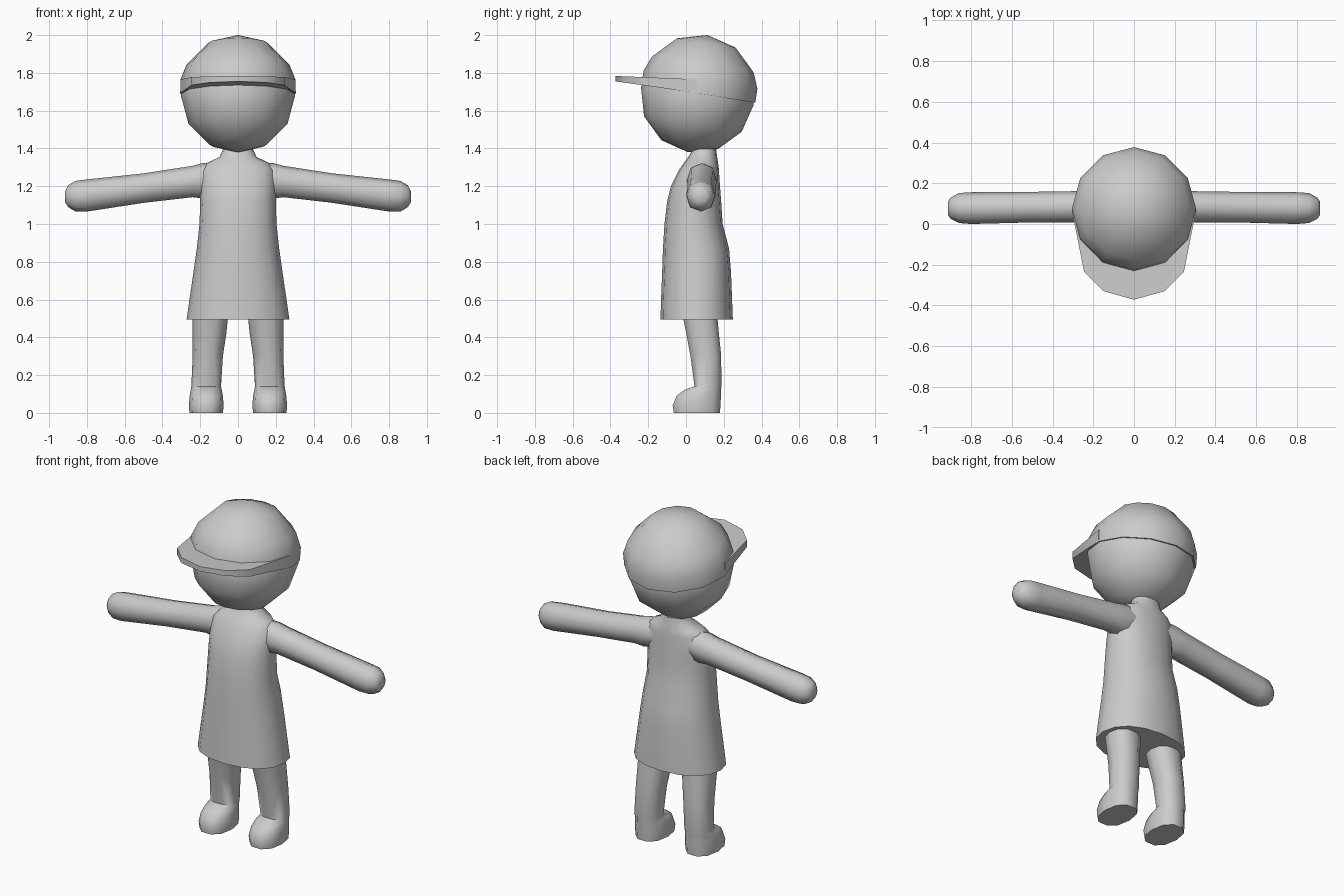
import bpy, bmesh, math
from mathutils import Matrix

if "Cube" in bpy.data.objects:
    bpy.data.objects.remove(bpy.data.objects["Cube"])

clay = bpy.data.materials.new("clay grey")
clay.diffuse_color = (0.6, 0.6, 0.6, 1)
clay.use_nodes = True
clay.node_tree.nodes["Principled BSDF"].inputs["Base Color"].default_value = clay.diffuse_color


def finish(bm, name, angle):
    bmesh.ops.recalc_face_normals(bm, faces=bm.faces)
    mesh = bpy.data.meshes.new(name)
    bm.to_mesh(mesh)
    bm.free()
    mesh.materials.append(clay)
    ob = bpy.data.objects.new(name, mesh)
    bpy.context.collection.objects.link(ob)
    bpy.ops.object.select_all(action='DESELECT')
    ob.select_set(True)
    bpy.context.view_layer.objects.active = ob
    bpy.ops.object.shade_smooth_by_angle(angle=math.radians(angle))
    return ob


def bridge(bm, loops, caps=True):
    for a, b in zip(loops, loops[1:]):
        for i in range(len(a)):
            j = (i + 1) % len(a)
            bm.faces.new((a[i], a[j], b[j], b[i]))
    if caps:
        bm.faces.new(loops[0])
        bm.faces.new(loops[-1])


def squircle(t, power):
    c, s = math.cos(t), math.sin(t)
    return (math.copysign(abs(c) ** power, c), math.copysign(abs(s) ** power, s))


def loft(name, rings, n, axis='z', power=1.0, side=1, angle=55):
    """Skin oval rings given as (position, a_min, a_max, b_min, b_max)."""
    bm = bmesh.new()
    loops = []
    for pos, a0, a1, b0, b1 in rings:
        loop = []
        for i in range(n):
            u, v = squircle(2 * math.pi * i / n, power)
            a = (a0 + a1) / 2 + u * (a1 - a0) / 2
            b = (b0 + b1) / 2 + v * (b1 - b0) / 2
            co = (side * a, b, pos) if axis == 'z' else (side * pos, a, b)
            loop.append(bm.verts.new(co))
        loops.append(loop)
    bridge(bm, loops)
    return finish(bm, name, angle)


TILT = Matrix.Rotation(math.radians(-9), 4, 'X')

# Head: twelve-sided ball leaning slightly back
bm = bmesh.new()
bmesh.ops.create_uvsphere(bm, u_segments=12, v_segments=6, radius=0.302,
                          matrix=Matrix.Translation((0, 0.06, 1.678)) @ TILT)
finish(bm, "head", 50)

# Cap crown: half ball over the head
bm = bmesh.new()
loops = []
for lat, r in ((0, 0.306), (14, 0.314), (30, 0.314), (60, 0.314)):
    h, w = r * math.sin(math.radians(lat)), r * math.cos(math.radians(lat))
    loops.append([bm.verts.new((w * math.cos(k * math.pi / 6),
                                w * math.sin(k * math.pi / 6), h)) for k in range(12)])
bridge(bm, loops, caps=False)
bm.faces.new(loops[0])
pole = bm.verts.new((0, 0, 0.314))
for i in range(12):
    bm.faces.new((loops[-1][i], loops[-1][(i + 1) % 12], pole))
bm.transform(Matrix.Translation((0, 0.065, 1.69)) @ TILT)
finish(bm, "cap_crown", 50)

# Cap brim: wedge, thin at the front and deeper at the sides
half = [(0.304, 0.06), (0.245, -0.235), (0.15, -0.33)]
outer = half + [(0, -0.372)] + [(-x, y) for x, y in reversed(half)]
bm = bmesh.new()
rows = {"top": [], "low": [], "in_top": [], "in_low": []}
for x, y in outer:
    top = 1.768 - 0.042 * y
    low = 1.702 - 0.143 * y
    ix, iy = x * 0.78, 0.06 + (y - 0.06) * 0.5
    rows["top"].append(bm.verts.new((x, y, top)))
    rows["low"].append(bm.verts.new((x, y, low)))
    rows["in_top"].append(bm.verts.new((ix, iy, 1.768 - 0.042 * iy)))
    rows["in_low"].append(bm.verts.new((ix, iy, 1.702 - 0.143 * iy)))
bridge(bm, [[rows[k][i] for k in ("top", "low", "in_low", "in_top")]
            for i in range(len(outer))])
finish(bm, "cap_brim", 35)

# Dress with shoulders and neck
loft("dress", [
    (0.495, -0.272, 0.272, -0.135, 0.248),
    (0.60, -0.257, 0.257, -0.132, 0.244),
    (0.75, -0.235, 0.235, -0.126, 0.238),
    (0.87, -0.218, 0.218, -0.122, 0.228),
    (1.00, -0.204, 0.204, -0.114, 0.194),
    (1.12, -0.20, 0.20, -0.10, 0.186),
    (1.20, -0.20, 0.20, -0.08, 0.180),
    (1.29, -0.195, 0.195, -0.035, 0.174),
    (1.325, -0.16, 0.16, -0.01, 0.170),
    (1.355, -0.098, 0.098, 0.012, 0.165),
    (1.39, -0.082, 0.082, 0.033, 0.16),
    (1.44, -0.07, 0.07, 0.04, 0.15)], 16, power=0.9)

for side, label in ((1, "left"), (-1, "right")):
    # Arm with a rounded end
    loft(label + "_arm", [
        (0.08, 0.02, 0.155, 1.16, 1.325),
        (0.19, 0.005, 0.163, 1.135, 1.322),
        (0.24, 0.008, 0.162, 1.142, 1.308),
        (0.50, 0.008, 0.158, 1.112, 1.268),
        (0.80, 0.000, 0.156, 1.066, 1.236),
        (0.86, 0.005, 0.152, 1.066, 1.228),
        (0.90, 0.025, 0.130, 1.090, 1.205),
        (0.915, 0.045, 0.11, 1.115, 1.175)], 8, axis='x', power=0.9, side=side)
    # Leg running down into the foot
    loft(label + "_leg", [
        (0.0, 0.08, 0.257, -0.07, 0.185),
        (0.04, 0.076, 0.26, -0.076, 0.188),
        (0.09, 0.08, 0.256, -0.055, 0.19),
        (0.122, 0.086, 0.25, -0.012, 0.19),
        (0.14, 0.09, 0.247, 0.042, 0.19),
        (0.30, 0.08, 0.24, 0.02, 0.19),
        (0.42, 0.062, 0.24, -0.002, 0.178),
        (0.53, 0.05, 0.24, -0.025, 0.168)], 10, power=0.85, side=side)
